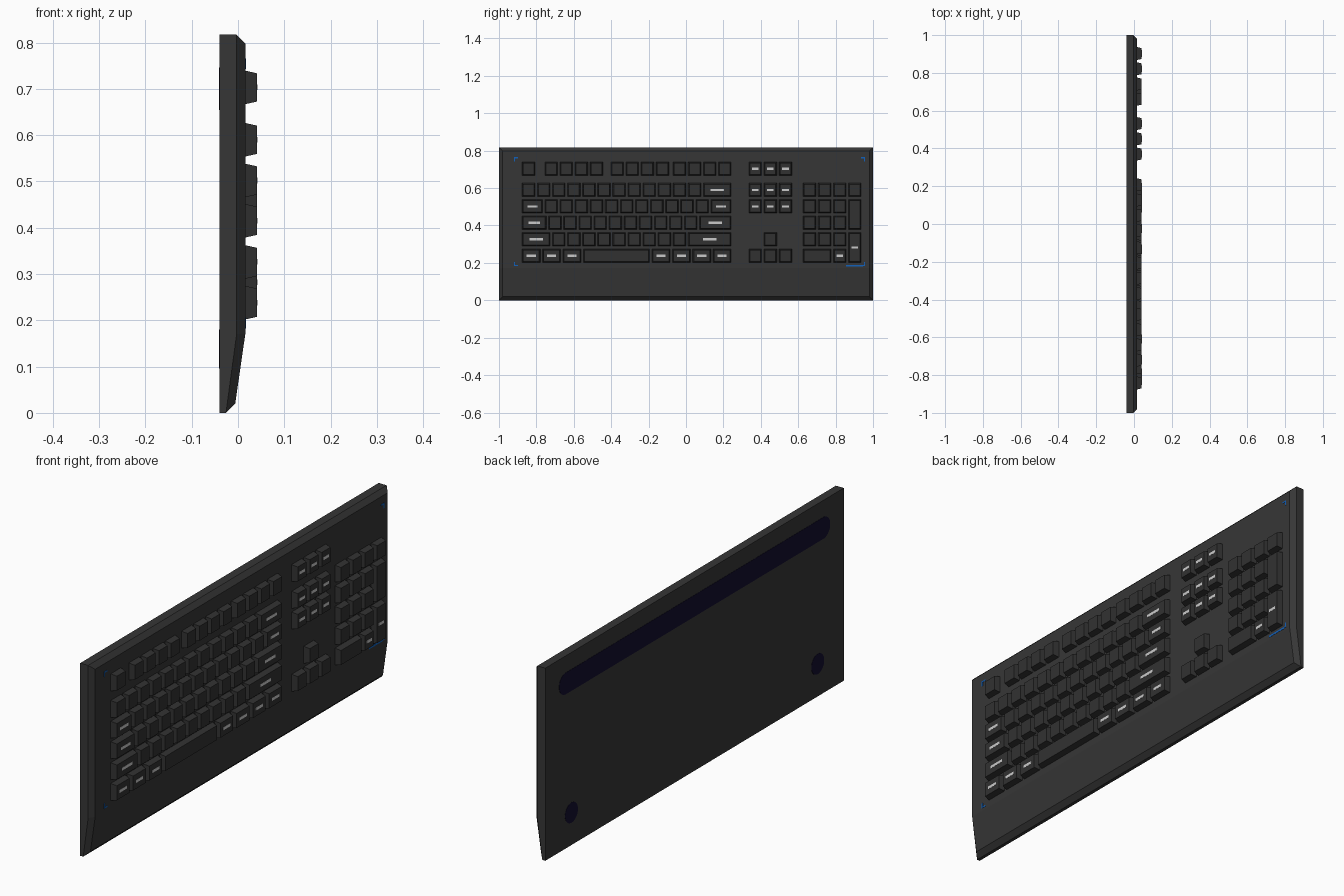
import bpy, bmesh, math

if "Cube" in bpy.data.objects:
    bpy.data.objects.remove(bpy.data.objects["Cube"])

def material(name, rgb):
    m = bpy.data.materials.new(name)
    m.diffuse_color = (*rgb, 1)
    m.use_nodes = True
    m.node_tree.nodes["Principled BSDF"].inputs["Base Color"].default_value = m.diffuse_color
    return m

CASE = material("case_charcoal", (0.037, 0.037, 0.037))
KEY = material("key_charcoal", (0.031, 0.031, 0.031))
NAVY = material("rubber_navy", (0.006, 0.004, 0.027))
BLUE = material("accent_blue", (0.006, 0.12, 0.5))
PALE = material("mark_pale", (0.6, 0.6, 0.6))

def finish(name, bm, mat):
    bmesh.ops.recalc_face_normals(bm, faces=bm.faces)
    me = bpy.data.meshes.new(name)
    bm.to_mesh(me)
    bm.free()
    me.materials.append(mat)
    ob = bpy.data.objects.new(name, me)
    bpy.context.collection.objects.link(ob)
    return ob

def block(bm, x0, x1, y0, y1, z0, z1, taper=0.0):
    """Box standing on the x0 plane, narrowing by taper towards x1."""
    rings = []
    for x, t in ((x0, 0), (x1, taper)):
        rings.append([bm.verts.new((x, y, z)) for y, z in
                      ((y0 + t, z0 + t), (y1 - t, z0 + t), (y1 - t, z1 - t), (y0 + t, z1 - t))])
    a, b = rings
    bm.faces.new(a)
    bm.faces.new(b)
    for i in range(4):
        j = (i + 1) % 4
        bm.faces.new((a[i], a[j], b[j], b[i]))

# case: flat back, chamfered rim, sloping palm rest at the bottom
BACK, FACE = -0.040, 0.016
bm = bmesh.new()
def strip(points, y):
    return [bm.verts.new((x, y, z)) for x, z in points]
back_pts = [(BACK, 0), (BACK, 0.17), (BACK, 0.817)]
rim_pts = [(-0.026, 0), (-0.003, 0.17), (-0.003, 0.817)]
face_pts = [(-0.006, 0.02), (FACE, 0.172), (FACE, 0.798)]
cols = [strip(back_pts, -1), strip(rim_pts, -1), strip(face_pts, -0.98),
        strip(face_pts, 0.98), strip(rim_pts, 1), strip(back_pts, 1)]
for i in range(6):
    a, b = cols[i], cols[(i + 1) % 6]
    for k in range(2):
        bm.faces.new((a[k], a[k + 1], b[k + 1], b[k]))
for k in (0, 2):
    bm.faces.new((cols[1][k], cols[2][k], cols[3][k], cols[4][k]))
    bm.faces.new((cols[0][k], cols[1][k], cols[4][k], cols[5][k]))
finish("case", bm, CASE)

# key grid: y unit, row pitch and row centres (function row first)
U, PITCH = 0.0807, 0.088
ROWS = [0.703, 0.590, 0.502, 0.415, 0.326, 0.238]
TOP, GAP = 0.041, 0.0048
marks = bmesh.new()

def key(bm, start, row, offset, width, marked=False, rows=1):
    y0 = start + offset * U + GAP
    y1 = start + (offset + width) * U - GAP
    z1 = ROWS[row] + 0.0375
    z0 = ROWS[row + rows - 1] - 0.0375
    block(bm, FACE - 0.006, TOP, y0, y1, z0, z1, 0.007)
    if marked:  # plain thin bar on the key top
        yc, zc, w = (y0 + y1) / 2, (z0 + z1) / 2, 0.018 * min(width, 2)
        block(marks, TOP - 0.001, TOP + 0.0006, yc - w, yc + w, zc - 0.006, zc + 0.006)

# main block: each row is a list of key widths adding up to 14 units
bm = bmesh.new()
MAIN = -0.882
layout = {1: [1] * 12 + [2],
          2: [1.5] + [1] * 11 + [1.5],
          3: [1.75] + [1] * 10 + [2.25],
          4: [2] + [1] * 9 + [3],
          5: [1.35] * 3 + [4.55] + [1.35] * 4}
for row, widths in layout.items():
    at = 0
    for w in widths:
        key(bm, MAIN, row, at, w, 1.3 < w < 4)
        at += w
finish("main_keys", bm, KEY)

# function row: one lone key and three groups of four
bm = bmesh.new()
key(bm, MAIN, 0, 0, 1)
for group in (1.5, 5.87, 10):
    for i in range(4):
        key(bm, MAIN, 0, group + i, 1)
finish("function_keys", bm, KEY)

# navigation cluster and arrow keys
bm = bmesh.new()
NAV = 0.33
for row in (0, 1, 2, 5):
    for i in range(3):
        key(bm, NAV, row, i, 1, row < 3)
key(bm, NAV, 4, 1, 1)
finish("navigation_keys", bm, KEY)

# number pad with two tall keys and one wide key
bm = bmesh.new()
PAD = 0.62
for row in (1, 2, 3, 4):
    for i in range(3):
        key(bm, PAD, row, i, 1)
key(bm, PAD, 1, 3, 1)
key(bm, PAD, 2, 3, 1, rows=2)
key(bm, PAD, 4, 3, 1, True, rows=2)
key(bm, PAD, 5, 0, 2)
key(bm, PAD, 5, 2, 1, True)
finish("number_pad_keys", bm, KEY)
finish("key_marks", marks, PALE)

# blue corner brackets around the keys and a short strip under the number pad
bm = bmesh.new()
for y, sy in ((-0.92, 1), (0.958, -1)):
    for z, sz in ((0.765, -1), (0.184, 1)):
        for dy, dz in ((0.022, 0.006), (0.006, 0.022)):
            ys, zs = sorted((y, y + sy * dy)), sorted((z, z + sz * dz))
            block(bm, FACE - 0.002, FACE + 0.001, *ys, *zs)
block(bm, FACE - 0.002, FACE + 0.001, 0.855, 0.945, 0.182, 0.190)
finish("accent_lights", bm, BLUE)

# rubber pads on the back: a rounded disc, stretched along y for the long one
def rubber(name, yc, zc, r, half=0.0, n=24):
    bm = bmesh.new()
    rings = []
    for x in (BACK + 0.002, BACK - 0.001):
        ring = []
        for i in range(n):
            a = math.tau * (i + 0.5) / n
            shift = math.copysign(half, math.cos(a))
            ring.append(bm.verts.new((x, yc + shift + r * math.cos(a), zc + r * math.sin(a))))
        rings.append(ring)
    a, b = rings
    bm.faces.new(a)
    bm.faces.new(b)
    for i in range(n):
        j = (i + 1) % n
        bm.faces.new((a[i], a[j], b[j], b[i]))
    finish(name, bm, NAVY)

rubber("long_rubber_pad", 0, 0.70, 0.046, 0.862)
rubber("left_rubber_foot", -0.825, 0.138, 0.043)
rubber("right_rubber_foot", 0.825, 0.138, 0.043)
